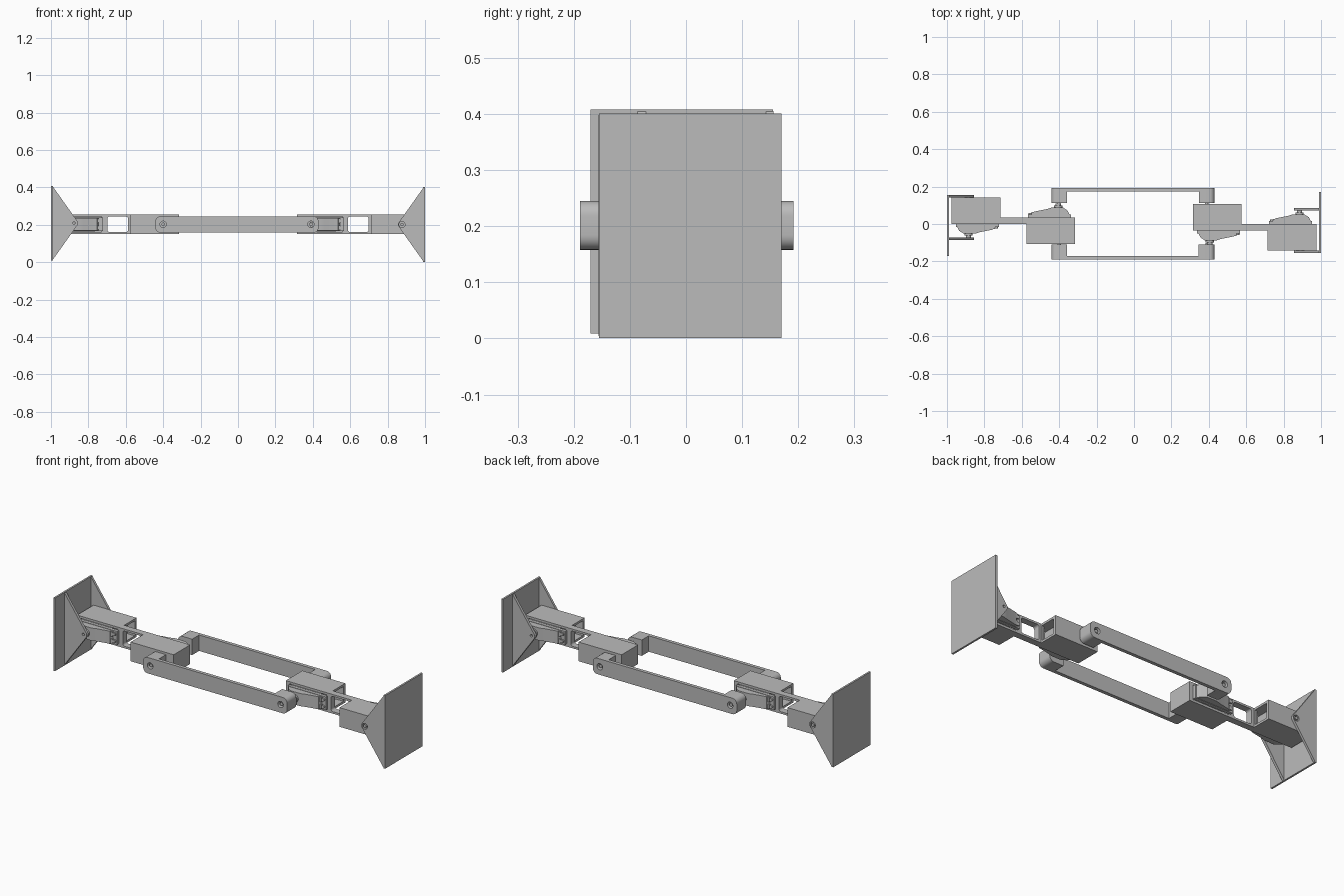
import bpy, bmesh
from math import pi, cos, sin
from mathutils import Matrix, Vector

old = bpy.data.objects.get("Cube")
if old:
    bpy.data.objects.remove(old, do_unlink=True)

grey = bpy.data.materials.new("plain grey")
grey.use_nodes = True
GREY = (0.5, 0.5, 0.5, 1)
grey.diffuse_color = GREY
grey.node_tree.nodes["Principled BSDF"].inputs["Base Color"].default_value = GREY

MID = 0.2025  # height of the servo centre line


def prism(name, pts, lo, hi, axis="y"):
    """Extrude an outline: xz outline along y, or xy outline along z."""
    place = (lambda a, b, d: (a, d, b)) if axis == "y" else (lambda a, b, d: (a, b, d))
    bm = bmesh.new()
    face = bm.faces.new([bm.verts.new(place(a, b, lo)) for a, b in pts])
    ext = bmesh.ops.extrude_face_region(bm, geom=[face])["geom"]
    shift = Vector(place(0, 0, hi - lo))
    bmesh.ops.translate(bm, vec=shift, verts=[v for v in ext if isinstance(v, bmesh.types.BMVert)])
    bmesh.ops.recalc_face_normals(bm, faces=bm.faces)
    mesh = bpy.data.meshes.new(name)
    bm.to_mesh(mesh)
    bm.free()
    mesh.materials.append(grey)
    ob = bpy.data.objects.new(name, mesh)
    bpy.context.collection.objects.link(ob)
    return ob


def rounded(x0, x1, z0, z1, r=0, steps=6):
    """Rectangle outline with rounded corners."""
    if r == 0:
        return [(x0, z0), (x1, z0), (x1, z1), (x0, z1)]
    pts = []
    corners = [(x1 - r, z1 - r), (x0 + r, z1 - r), (x0 + r, z0 + r), (x1 - r, z0 + r)]
    for i, (cx, cz) in enumerate(corners):
        for k in range(steps + 1):
            a = pi / 2 * (i + k / steps)
            pts.append((cx + r * cos(a), cz + r * sin(a)))
    return pts


def box(name, x0, x1, y0, y1, z0, z1, r=0):
    return prism(name, rounded(x0, x1, z0, z1, r), y0, y1)


def disc(name, x, z, r, y0, y1, n=24):
    return prism(name, [(x + r * cos(2 * pi * k / n), z + r * sin(2 * pi * k / n)) for k in range(n)], y0, y1)


def cut(ob, *cutters):
    """Subtract the cutters, bake the result and remove the cutters."""
    for c in cutters:
        m = ob.modifiers.new("cut", "BOOLEAN")
        m.operation, m.solver, m.object = "DIFFERENCE", "EXACT", c
        c.hide_render = True
    bpy.context.view_layer.update()
    deps = bpy.context.evaluated_depsgraph_get()
    mesh = bpy.data.meshes.new_from_object(ob.evaluated_get(deps))
    ob.modifiers.clear()
    ob.data = mesh
    for c in cutters:
        bpy.data.objects.remove(c, do_unlink=True)
    return ob


def turned(obs, cx, cy, prefix, dz=0):
    """Copies turned half way round a vertical line."""
    mat = Matrix.Translation((cx, cy, dz)) @ Matrix.Rotation(pi, 4, "Z") @ Matrix.Translation((-cx, -cy, 0))
    out = []
    for ob in obs:
        new = bpy.data.objects.new(prefix + ob.name, ob.data.copy())
        new.data.transform(mat)
        bpy.context.collection.objects.link(new)
        out.append(new)
    return out


# Servo housing: open towards the servo and at the end by the web
housing = cut(
    box("housing", -0.975, -0.715, 0, 0.143, 0.15, 0.255),
    box("pocket", -0.955, -0.73, -0.02, 0.125, 0.162, 0.243),
    box("cable_slot", -0.76, -0.70, 0.04, 0.128, 0.162, 0.243),
)

# Servo: body, mounting flange, tapered gear case, shaft and horn
SHAFT = -0.885
servo = [
    box("servo_body", -0.945, -0.765, 0, 0.10, 0.165, 0.24),
    box("servo_flange", -0.952, -0.722, -0.016, 0.002, 0.166, 0.239),
    prism("servo_gear_case", [(-0.945, -0.016), (-0.935, -0.036), (-0.91, -0.052), (-0.85, -0.052),
                              (-0.825, -0.044), (-0.755, -0.03), (-0.745, -0.016)], 0.168, 0.237, "z"),
    disc("servo_shaft", SHAFT, MID, 0.022, -0.062, -0.05),
    disc("servo_horn", SHAFT, MID, 0.014, -0.074, -0.06),
]
for dz in (-0.019, 0.019):
    servo.append(disc("servo_screw", -0.736, MID + dz, 0.009, -0.024, -0.015, 12))
    servo.append(box("servo_terminal", -0.752, -0.742, -0.028, -0.015, MID + dz - 0.012, MID + dz + 0.012))
half = [housing] + servo

# Second housing and servo, turned about the middle of the web
module = half + turned(half, -0.645, 0.018, "inner_")

# Thin web with a window, joining the two housings
module.append(cut(
    box("web", -0.716, -0.574, 0, 0.036, 0.15, 0.255),
    box("window", -0.698, -0.588, -0.1, 0.1, 0.161, 0.244, 0.012),
))

# Foot: end plate with two triangular lugs
FZ = 0.2085
foot = [box("foot_plate", -1.0, -0.99, -0.17, 0.155, FZ - 0.2, FZ + 0.2)]
tip = [(-0.877 + 0.021 * cos(a), FZ + 0.021 * sin(a)) for a in [pi * (-0.2 + 0.05 * k) for k in range(9)]]
lug = [(-0.991, FZ - 0.197)] + tip + [(-0.991, FZ + 0.197)]
for name, y0, y1, r in (("servo_lug", -0.086, -0.071, 0.007), ("idler_lug", 0.143, 0.156, 0.016)):
    foot.append(cut(prism(name, lug, y0, y1), disc("hole", -0.877, FZ, r, y0 - 0.01, y1 + 0.01)))
foot.append(disc("idler_pin", -0.877, FZ, 0.009, 0.14, 0.156))

# Back link: flat bar with thick ends, bored at both pivots
link = cut(
    box("link", -0.442, 0.43, 0.113, 0.192, 0.158, 0.245, 0.026),
    box("gap", -0.357, 0.347, 0.0, 0.173, 0.1, 0.3),
    disc("left_bore", -0.402, MID, 0.017, 0.08, 0.22),
    disc("right_bore", 0.388, MID, 0.017, 0.08, 0.22),
)
pins = [disc("link_pin", x, MID, 0.009, 0.105, 0.185) for x in (-0.402, 0.388)]

# The opposite side
turned(module, 0, 0, "left_")
turned(foot, 0, 0, "left_", -0.0075)
front = turned([link] + pins, 0, 0, "front_")
for ob in front:
    ob.data.transform(Matrix.Translation((-0.012, 0.003, 0)))

# Smooth the round parts, keep the edges sharp
bpy.ops.object.select_all(action="DESELECT")
for ob in bpy.context.scene.objects:
    if ob.type == "MESH" and ob.data.materials and ob.data.materials[0] == grey:
        ob.select_set(True)
        bpy.context.view_layer.objects.active = ob
bpy.ops.object.shade_smooth_by_angle(angle=0.5)
